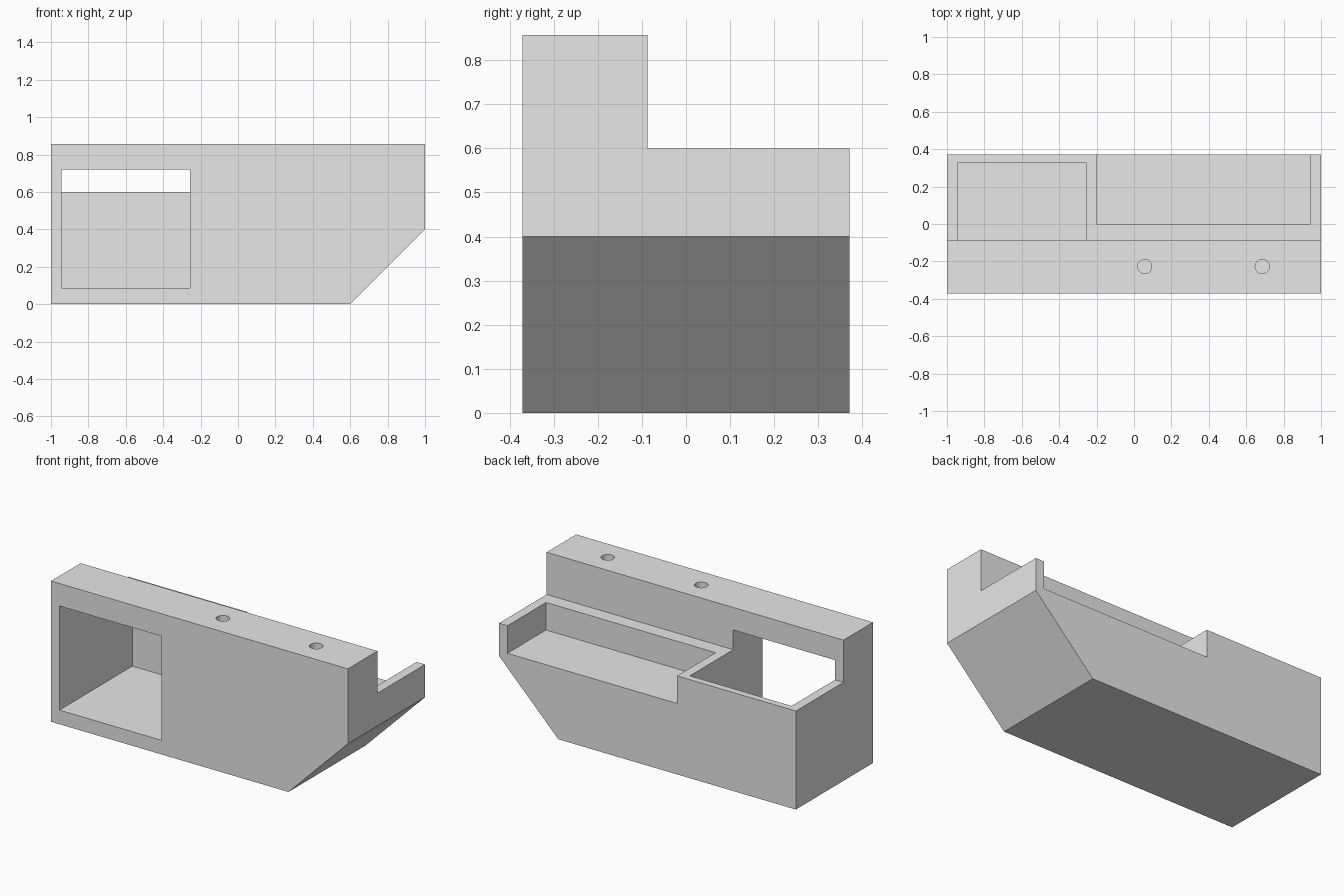
import bpy, bmesh, math
from mathutils import Vector

cube = bpy.data.objects.get("Cube")
if cube:
    bpy.data.objects.remove(cube, do_unlink=True)

grey = bpy.data.materials.new("plain grey")
grey.use_nodes = True
grey.diffuse_color = (0.8, 0.8, 0.8, 1)
grey.node_tree.nodes["Principled BSDF"].inputs["Base Color"].default_value = (0.8, 0.8, 0.8, 1)


def add_object(name, bm):
    bmesh.ops.recalc_face_normals(bm, faces=bm.faces)
    mesh = bpy.data.meshes.new(name)
    bm.to_mesh(mesh)
    bm.free()
    mesh.materials.append(grey)
    obj = bpy.data.objects.new(name, mesh)
    bpy.context.collection.objects.link(obj)
    return obj


def extruded(name, profile, y0, y1):
    """Extrude an x-z outline from y0 to y1."""
    bm = bmesh.new()
    face = bm.faces.new([bm.verts.new((x, y0, z)) for x, z in profile])
    ext = bmesh.ops.extrude_face_region(bm, geom=[face])
    verts = [v for v in ext["geom"] if isinstance(v, bmesh.types.BMVert)]
    bmesh.ops.translate(bm, verts=verts, vec=Vector((0, y1 - y0, 0)))
    return add_object(name, bm)


def box(name, x0, x1, y0, y1, z0, z1):
    return extruded(name, [(x0, z0), (x1, z0), (x1, z1), (x0, z1)], y0, y1)


def cylinder(name, x, y, radius, z0, z1):
    bm = bmesh.new()
    bmesh.ops.create_cone(bm, cap_ends=True, segments=32, radius1=radius,
                          radius2=radius, depth=z1 - z0)
    bmesh.ops.translate(bm, verts=bm.verts, vec=Vector((x, y, (z0 + z1) / 2)))
    return add_object(name, bm)


def cut(target, cutter):
    cutter.hide_render = True
    mod = target.modifiers.new(cutter.name, "BOOLEAN")
    mod.operation = "DIFFERENCE"
    mod.solver = "EXACT"
    mod.object = cutter
    bpy.context.view_layer.objects.active = target
    bpy.ops.object.modifier_apply(modifier=mod.name)
    bpy.data.objects.remove(cutter, do_unlink=True)


TOP, STEP, DEPTH = 0.857, 0.6, 0.371

# Main block with the slanted lower corner
body = extruded("housing_body",
                [(-1, 0), (0.6, 0), (1, 0.4), (1, TOP), (-1, TOP)], -DEPTH, DEPTH)

# Lower shelf behind the raised front rail
cut(body, box("shelf_cutter", -2, 2, -0.087, 1, STEP, 2))

# Deep pocket, open to the front and through the shelf
cut(body, box("pocket_cutter", -0.943, -0.257, -1, 0.33, 0.086, 0.72))

# Shallow tray, open to the back
cut(body, box("tray_cutter", -0.2, 0.943, 0, 1, 0.432, 1))

# Blind screw holes in the top of the rail
for x in (0.057, 0.686):
    cut(body, cylinder("screw_hole_cutter", x, -0.227, 0.038, 0.5, 1))

# Smooth hole walls, sharp block edges
bpy.ops.object.select_all(action="DESELECT")
body.select_set(True)
bpy.context.view_layer.objects.active = body
bpy.ops.object.shade_smooth_by_angle(angle=math.radians(30))
